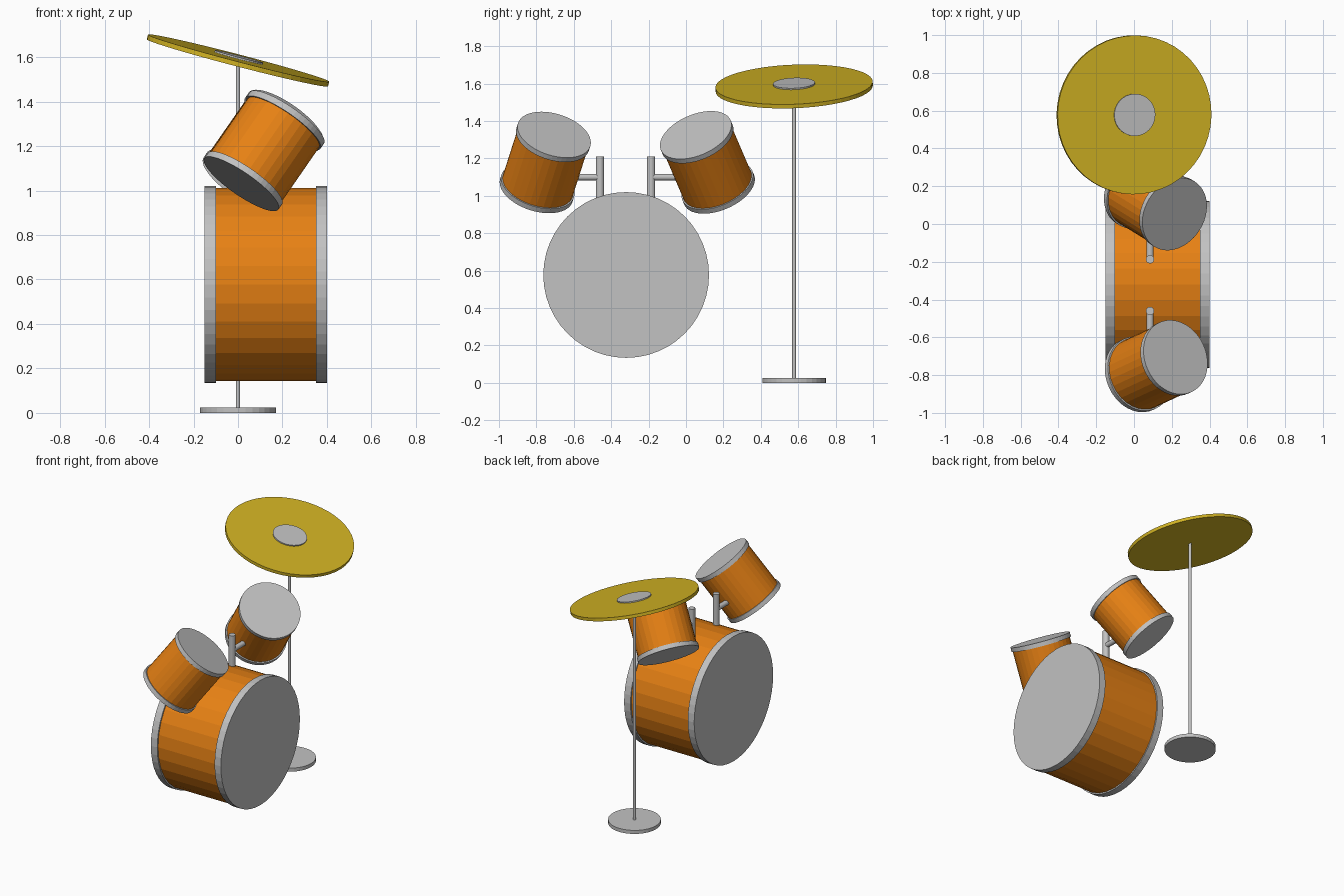
import bpy
from mathutils import Vector

if "Cube" in bpy.data.objects:
    bpy.data.objects.remove(bpy.data.objects["Cube"])


def material(name, rgb):
    m = bpy.data.materials.new(name)
    m.diffuse_color = (*rgb, 1)
    m.use_nodes = True
    m.node_tree.nodes["Principled BSDF"].inputs["Base Color"].default_value = m.diffuse_color
    return m


ORANGE = material("orange shell", (0.80, 0.22, 0.007))
GREY = material("light grey metal", (0.54, 0.54, 0.54))
GOLD = material("cymbal gold", (0.64, 0.45, 0.017))


def rod(name, a, b, radius, mat, sides=32):
    """Flat-shaded cylinder running from point a to point b."""
    a, b = Vector(a), Vector(b)
    d = b - a
    bpy.ops.mesh.primitive_cylinder_add(vertices=sides, radius=radius, depth=d.length,
                                        location=(a + b) / 2)
    ob = bpy.context.object
    ob.rotation_euler = d.to_track_quat('Z', 'Y').to_euler()
    ob.name = name
    ob.data.materials.append(mat)
    return ob


def drum(name, a, b, radius, hoop_radius, hoop):
    """Shell between two hoops with flush heads."""
    a, b = Vector(a), Vector(b)
    n = (b - a).normalized() * hoop
    rod(name + "_shell", a + n, b - n, radius, ORANGE)
    rod(name + "_hoop_a", a, a + n, hoop_radius, GREY, 48)
    rod(name + "_hoop_b", b - n, b, hoop_radius, GREY, 48)


# Bass drum
drum("bass_drum", (-0.15, -0.32, 0.577), (0.40, -0.32, 0.577), 0.434, 0.443, 0.05)

# Tilted toms
drum("front_tom", (0.015, -0.80, 1.03), (0.22, -0.705, 1.327), 0.195, 0.203, 0.03)
drum("rear_tom", (0.012, 0.177, 1.033), (0.215, 0.052, 1.325), 0.195, 0.203, 0.03)

# Tom mounts: upright post and side arm
for name, y, y_end in (("front", -0.46, -0.63), ("rear", -0.187, 0.0)):
    rod(name + "_tom_post", (0.085, y, 0.90), (0.085, y, 1.21), 0.022, GREY)
    rod(name + "_tom_arm", (0.085, y, 1.10), (0.085, y_end, 1.10), 0.018, GREY)

# Cymbal stand
Y = 0.578
rod("stand_base", (0, Y, 0), (0, Y, 0.025), 0.17, GREY)
rod("stand_pole", (0, Y, 0.02), (0, Y, 1.585), 0.01, GREY)

# Tilted cymbal with centre cap
up = Vector((0.26, -0.04, 1)).normalized()
c = Vector((0, Y, 1.585))
rod("cymbal", c - up * 0.011, c + up * 0.011, 0.421, GOLD, 48)
rod("cymbal_cap", c + up * 0.008, c + up * 0.019, 0.112, GREY)
